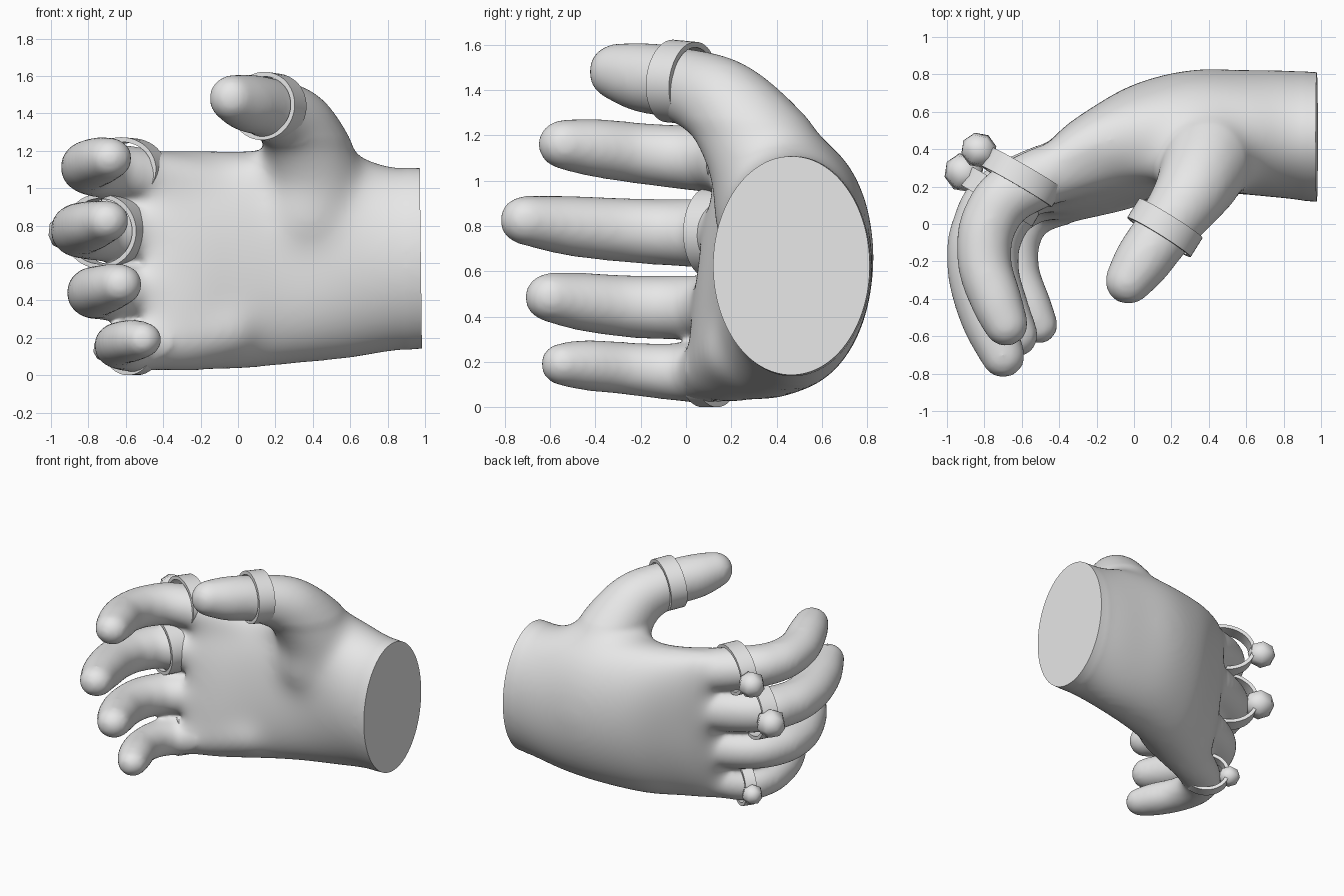
import bpy, bmesh, math
from mathutils import Vector, Matrix

if "Cube" in bpy.data.objects:
    bpy.data.objects.remove(bpy.data.objects["Cube"])

grey = bpy.data.materials.new("plain_grey")
grey.diffuse_color = (0.8, 0.8, 0.8, 1)
grey.use_nodes = True
grey.node_tree.nodes["Principled BSDF"].inputs["Base Color"].default_value = grey.diffuse_color


def make(name, bm, smooth=True):
    me = bpy.data.meshes.new(name)
    bm.normal_update()
    bm.to_mesh(me)
    bm.free()
    me.materials.append(grey)
    for p in me.polygons:
        p.use_smooth = smooth
    ob = bpy.data.objects.new(name, me)
    bpy.context.collection.objects.link(ob)
    return ob


def catmull(pts, n):
    """Smooth path through rows of numbers."""
    v = [Vector(p) for p in pts]
    v = [2 * v[0] - v[1]] + v + [2 * v[-1] - v[-2]]
    out = []
    for i in range(1, len(v) - 2):
        a, b, c, d = v[i - 1:i + 3]
        for k in range(n):
            t = k / n
            out.append(0.5 * (2 * b + (c - a) * t + (2 * a - 5 * b + 4 * c - d) * t * t
                              + (3 * b - a - 3 * c + d) * t ** 3))
    return out + [v[-2]]


# hand: lofted palm and finger sweeps, fused by a voxel remesh
bm = bmesh.new()

# palm sections: centre y, centre z, half sizes, then x, hollow of the palm, shear
palm = [(.465, .625, .345, .485), (.465, .625, .347, .485), (.48, .62, .345, .50),
        (.48, .635, .345, .55), (.47, .63, .355, .575), (.41, .615, .335, .59),
        (.325, .612, .285, .595), (.24, .61, .215, .595), (.18, .61, .10, .56)]
extra = [(1.10, 0, 0), (.97, 0, 0), (.80, 0, 0), (.60, .02, 0), (.30, .06, .03),
         (0, .05, .06), (-.22, .03, .10), (-.42, .02, .10), (-.50, 0, .10)]
N = 48
rows = []
for (cy, cz, ry, rz), (x, hol, sh) in zip(catmull(palm, 6), catmull(extra, 6)):
    e = 1.0 if x > .1 else max(.85, 1 - (.1 - x) * .3)
    row = []
    for k in range(N):
        a = math.tau * k / N
        c, s = math.cos(a), math.sin(a)
        y = cy + ry * math.copysign(abs(c) ** e, c) + sh * s
        if c < 0:
            y += hol * c ** 4
        row.append(bm.verts.new((x, y, cz + rz * math.copysign(abs(s) ** e, s))))
    rows.append(row)
for r0, r1 in zip(rows, rows[1:]):
    for k in range(N):
        bm.faces.new((r0[k], r0[(k + 1) % N], r1[(k + 1) % N], r1[k]))
bm.faces.new(rows[0][::-1])
bm.faces.new(rows[-1])
bmesh.ops.recalc_face_normals(bm, faces=bm.faces[:])

# finger paths: x, y, z, radius
fingers = {
    "index": [(-.05, .40, .98, .18), (-.60, .20, 1.08, .157), (-.77, .02, 1.10, .15),
              (-.80, -.20, 1.12, .142), (-.74, -.40, 1.145, .135), (-.685, -.535, 1.16, .116)],
    "middle": [(-.05, .38, .76, .20), (-.66, .17, .765, .168), (-.82, -.03, .77, .156),
               (-.845, -.25, .78, .150), (-.785, -.50, .80, .14), (-.70, -.705, .825, .115)],
    "ring": [(-.05, .31, .45, .19), (-.58, .14, .44, .153), (-.74, -.04, .44, .15),
             (-.762, -.25, .445, .145), (-.70, -.45, .465, .135), (-.63, -.595, .485, .115)],
    "little": [(-.05, .26, .25, .19), (-.50, .10, .155, .142), (-.625, -.05, .155, .132),
               (-.63, -.25, .17, .122), (-.565, -.43, .185, .118), (-.51, -.54, .19, .10)],
    "thumb": [(.38, .43, .86, .31), (.40, .37, 1.06, .265), (.315, .18, 1.325, .20),
              (.165, -.03, 1.425, .160), (.05, -.19, 1.455, .150), (-.03, -.305, 1.48, .122)],
    "web": [(.38, .38, 1.08, .20), (.20, .38, 1.04, .16), (-.05, .38, 1.00, .16)],
}
for name, pts in fingers.items():
    flat = 1 if name in ("thumb", "web") else .93
    for p in catmull(pts, 10):
        bmesh.ops.create_icosphere(bm, subdivisions=3, radius=p[3] + .005,
                                   matrix=Matrix.Translation(p.to_3d())
                                   @ Matrix.Diagonal((1, 1, flat, 1)))

hand = make("hand", bm)
rm = hand.modifiers.new("fuse", 'REMESH')
rm.mode = 'VOXEL'
rm.voxel_size = .018
sm = hand.modifiers.new("soften", 'SMOOTH')
sm.factor = .5
sm.iterations = 22

# bake, then cut the wrist flat
dg = bpy.context.evaluated_depsgraph_get()
bm = bmesh.new()
bm.from_mesh(hand.evaluated_get(dg).to_mesh())
hand.modifiers.clear()

# extra softening of the palm creases only, leaving the fingertips alone
for i in range(60):
    soft = [v for v in bm.verts if v.co.y > .0 and v.co.x > -.52 + i * .002
            and v.co.x < .9 and v.co.z < 1.27 - i * .001]
    bmesh.ops.smooth_vert(bm, verts=soft, factor=.5, use_axis_x=True,
                          use_axis_y=True, use_axis_z=True)
cut = bmesh.ops.bisect_plane(bm, geom=bm.verts[:] + bm.edges[:] + bm.faces[:],
                             plane_co=(.985, 0, 0), plane_no=(1, 0, .012), clear_outer=True)
rim = [g for g in cut["geom_cut"] if isinstance(g, bmesh.types.BMEdge)]
bmesh.ops.holes_fill(bm, edges=rim, sides=0)
for f in bm.faces:
    f.smooth = len(f.verts) < 6
for e in rim:
    e.smooth = False
bm.normal_update()
bm.to_mesh(hand.data)
bm.free()


# rings: hollow bands around an axis, upright radius rz, sideways radius rx
def band(name, centre, axis, rx, rz, width, thick=.025, n=48):
    ax = Vector(axis).normalized()
    side = ax.cross(Vector((0, 0, 1))).normalized()
    up = side.cross(ax)
    bm = bmesh.new()
    loops = []
    for k in range(n):
        a = math.tau * k / n
        loops.append([bm.verts.new(Vector(centre) + ax * w + side * math.cos(a) * (rx - t)
                                   + up * math.sin(a) * (rz - t))
                      for w, t in ((-width / 2, 0), (width / 2, 0),
                                   (width / 2, thick), (-width / 2, thick))])
    for k in range(n):
        p, q = loops[k], loops[(k + 1) % n]
        for j in range(4):
            bm.faces.new((p[j], q[j], q[(j + 1) % 4], p[(j + 1) % 4]))
    bmesh.ops.recalc_face_normals(bm, faces=bm.faces[:])
    for e in bm.edges:
        if e.calc_face_angle(0) > .6:
            e.smooth = False
    make(name, bm)


def gem(name, pos, axis, r):
    rot = Vector(axis).to_track_quat('Z', 'Y').to_matrix().to_4x4()
    bm = bmesh.new()
    bmesh.ops.create_uvsphere(bm, u_segments=7, v_segments=4, radius=r,
                              matrix=Matrix.Translation(pos) @ rot)
    make(name, bm, True)


band("thumb_ring", (.165, -.02, 1.435), (-.53, -.85, .08), .20, .183, .12)
for name, c, ax, rx, rz, w, g, r in (
        ("index", (-.60, .25, 1.095), (-.5, -.86, .05), .22, .175, .115, (-.83, .395, 1.085), .097),
        ("middle", (-.71, .15, .77), (-.5, -.86, 0), .225, .20, .115, (-.91, .275, .765), .107),
        ("little", (-.565, .105, .15), (-.6, -.8, 0), .165, .15, .08, (-.70, .20, .14), .075)):
    band(name + "_ring", c, ax, rx, rz, w)
    gem(name + "_gem", g, Vector(g) - Vector(c), r)
